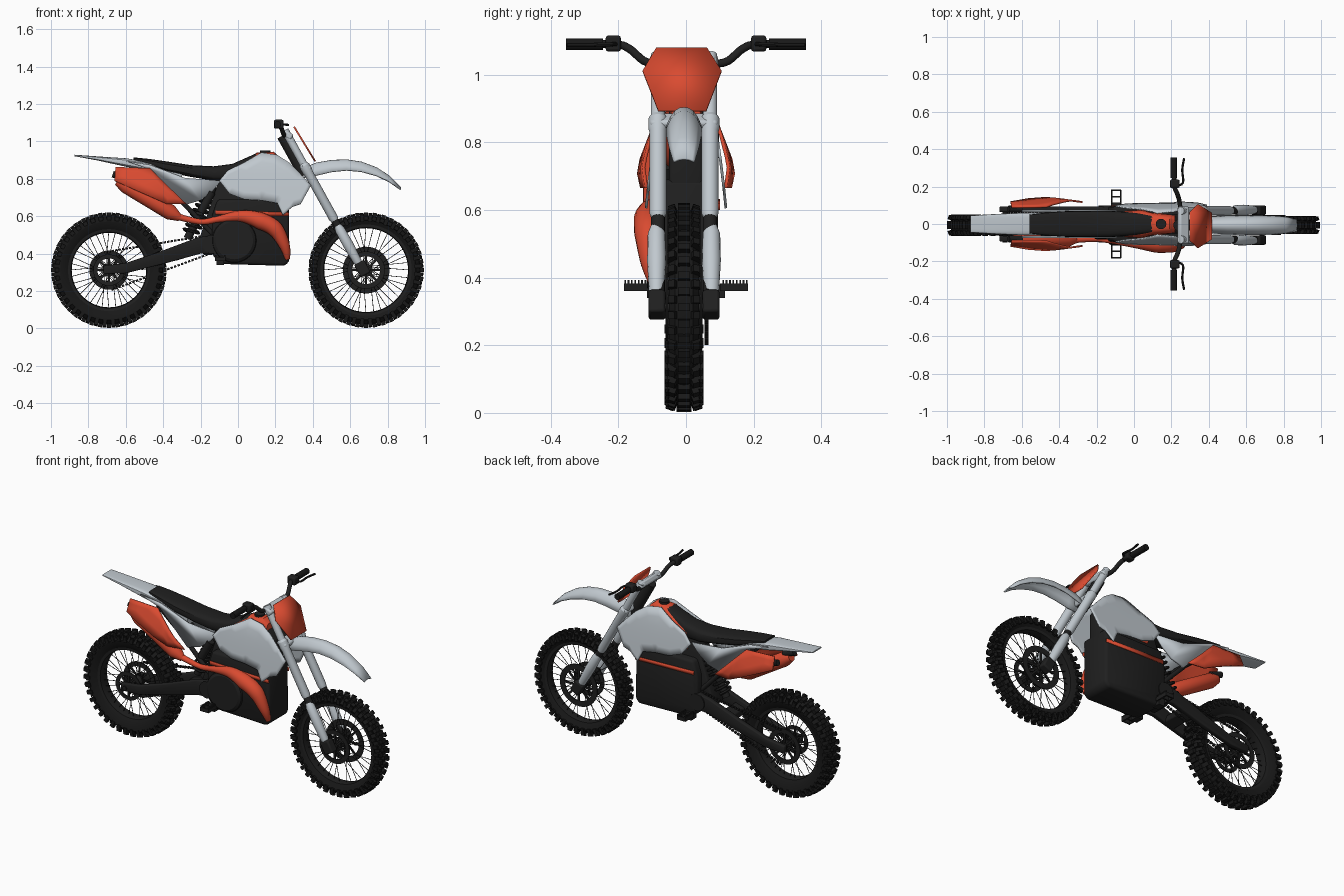
import bpy, bmesh
from math import sin, cos, pi, tau, sqrt, copysign
from mathutils import Vector, Matrix, Quaternion

if "Cube" in bpy.data.objects:
    bpy.data.objects.remove(bpy.data.objects["Cube"])
built = []


def material(name, rgb):
    mat = bpy.data.materials.new(name)
    mat.use_nodes = True
    mat.diffuse_color = (*rgb, 1)
    mat.node_tree.nodes["Principled BSDF"].inputs["Base Color"].default_value = (*rgb, 1)
    return mat


black = material("black rubber", (0.009, 0.009, 0.009))
dark = material("dark plastic", (0.014, 0.014, 0.014))
grey = material("light grey", (0.53, 0.58, 0.62))
orange = material("orange red", (0.7, 0.07, 0.03))


def finish(name, bm, mat, thick=0, bevel=0):
    bmesh.ops.recalc_face_normals(bm, faces=bm.faces)
    mesh = bpy.data.meshes.new(name)
    bm.to_mesh(mesh)
    bm.free()
    mesh.materials.append(mat)
    ob = bpy.data.objects.new(name, mesh)
    bpy.context.collection.objects.link(ob)
    if thick:
        mod = ob.modifiers.new("thickness", "SOLIDIFY")
        mod.thickness, mod.offset = thick, 0
    if bevel:
        mod = ob.modifiers.new("soft edges", "BEVEL")
        mod.width, mod.segments = bevel, 2
    built.append(ob)
    return ob


def skin(bm, rings, closed=True, caps=True, loop=False):
    """Bridge rows of points with quads."""
    rows = [[bm.verts.new(p) for p in ring] for ring in rings]
    count = len(rows[0])
    for i in range(len(rows) - (not loop)):
        a, b = rows[i], rows[(i + 1) % len(rows)]
        for j in range(count if closed else count - 1):
            k = (j + 1) % count
            bm.faces.new((a[j], a[k], b[k], b[j]))
    if caps and closed and not loop:
        bm.faces.new(rows[0])
        bm.faces.new(rows[-1])


def tube(name, points, radii, mat, steps=1, sides=14):
    """Round sweep along a path; steps above one smooth the path."""
    pts = [Vector(p) for p in points]
    rad = radii if isinstance(radii, (list, tuple)) else [radii] * len(pts)
    path, sizes = [], []
    for i in range(len(pts) - 1):
        p, q, r, s = pts[max(i - 1, 0)], pts[i], pts[i + 1], pts[min(i + 2, len(pts) - 1)]
        for n in range(steps):
            t = n / steps
            path.append(q + (r - p) * t / 2 + (p * 2 - q * 5 + r * 4 - s) * t**2 / 2
                        + (q * 3 - p - r * 3 + s) * t**3 / 2 if steps > 1 else q)
            sizes.append(rad[i] + (rad[i + 1] - rad[i]) * t)
    path.append(pts[-1])
    sizes.append(rad[-1])
    rings, turn, last = [], None, None
    for i, p in enumerate(path):
        tan = (path[min(i + 1, len(path) - 1)] - path[max(i - 1, 0)]).normalized()
        turn = tan.to_track_quat('Z', 'Y') if turn is None else last.rotation_difference(tan) @ turn
        last = tan
        rings.append([p + turn @ Vector((cos(tau * k / sides), sin(tau * k / sides), 0)) * sizes[i]
                      for k in range(sides)])
    bm = bmesh.new()
    skin(bm, rings)
    return finish(name, bm, mat)


def lathe(name, profile, centre, mat, sides=64):
    """Spin a closed (radius, y) profile about the y axis."""
    rings = [[Vector(centre) + Vector((r * cos(tau * k / sides), y, r * sin(tau * k / sides)))
              for r, y in profile] for k in range(sides)]
    bm = bmesh.new()
    skin(bm, rings, loop=True)
    return finish(name, bm, mat)


def loft(name, stations, mat, power=0.6, sides=20):
    """Rounded body along x from (x, top, bottom, half width) stations."""
    def soft(v):
        return copysign(abs(v) ** power, v)
    bm = bmesh.new()
    skin(bm, [[(x, w * soft(cos(tau * k / sides)), (t + b) / 2 + (t - b) / 2 * soft(sin(tau * k / sides)))
               for k in range(sides)] for x, t, b, w in stations])
    return finish(name, bm, mat)


def sheet(name, outline, place, mat, thick, bevel=0, cuts=0):
    """Flat outline mapped into space by place, then thickened."""
    bm = bmesh.new()
    bm.faces.new([bm.verts.new((a, b, 0)) for a, b in outline])
    if cuts:
        bmesh.ops.triangulate(bm, faces=bm.faces)
        bmesh.ops.subdivide_edges(bm, edges=bm.edges, cuts=cuts, use_grid_fill=True)
    for v in bm.verts:
        v.co = place(v.co.x, v.co.y)
    return finish(name, bm, mat, thick, bevel)


def slab(y):
    return lambda x, z: (x, y, z)


def blocks(name, items, mat, bevel=0):
    """Boxes from (centre, size, angle about y, tilt about x)."""
    bm = bmesh.new()
    for centre, size, angle, tilt in items:
        bmesh.ops.create_cube(bm, size=1, matrix=Matrix.Translation(centre) @ Matrix.Rotation(-angle, 4, 'Y')
                              @ Matrix.Rotation(tilt, 4, 'Z') @ Matrix.Diagonal((*size, 1)))
    return finish(name, bm, mat, bevel=bevel)


def around(count, radius, centre, size, y=0, tilt=0, shift=0):
    turns = [tau * (k + shift) / count for k in range(count)]
    return [(Vector(centre) + Vector((radius * cos(a), y, radius * sin(a))), size, a, tilt) for a in turns]


# Wheels: tyre, knobs, rim, hub, spokes and brake disc
mid = -0.006


def wheel(label, x, inner, width, disc, disc_y):
    c = Vector((x, mid, 0.312))
    out, w = 0.292, width
    lathe(label + "_tyre", [(inner, -w * .6), (inner + .025, -w * .9), (out - .025, -w), (out - .005, -w * .6), (out, 0),
                            (out - .005, w * .6), (out - .025, w), (inner + .025, w * .9), (inner, w * .6)], c, black)
    knobs = around(40, out + .004, c, (.026, w * .8, .022))
    for s in (1, -1):
        knobs += around(40, out - .002, c, (.028, w * .45, .022), s * w * .72, s * .35, .5)
        knobs += around(40, out - .018, c, (.03, w * .25, .02), s * w * .95, 0, .5)
    blocks(label + "_knobs", knobs, black)
    lathe(label + "_rim", [(inner + .004, -w * .65), (inner - .012, -w * .6), (inner - .016, 0),
                           (inner - .012, w * .6), (inner + .004, w * .65)], c, dark)
    lathe(label + "_hub", [(.012, -.04), (.035, -.04), (.035, -.03), (.022, -.02), (.022, .02),
                           (.035, .03), (.035, .04), (.012, .04)], c, dark, 24)
    bm = bmesh.new()
    for k in range(36):
        a, s = tau * k / 36, (-1) ** k
        lean = a + (.5 if k % 4 < 2 else -.5)
        p = Vector((.033 * cos(lean), s * .033, .033 * sin(lean)))
        q = Vector((inner * cos(a), 0, inner * sin(a)))
        m = Matrix.Translation(c + (p + q) / 2) @ (q - p).to_track_quat('Z', 'Y').to_matrix().to_4x4()
        bmesh.ops.create_cone(bm, segments=5, radius1=.0018, radius2=.0018, depth=(q - p).length, matrix=m)
    finish(label + "_spokes", bm, dark)
    for s, size in ((disc_y, disc), (-disc_y, disc * .8)):
        ring = [(size * .74, s - .003), (size, s - .003), (size, s + .003), (size * .74, s + .003)]
        lathe(label + "_disc", ring, c, dark)
        blocks(label + "_disc_arms", around(8, size * .5, c, (size * .56, .006, .012), s), dark)
    tube(label + "_axle", [(x, -.1, c.z), (x, .09, c.z)], .013, dark)


wheel("rear_wheel", -.69, .215, .054, .105, .052)
wheel("front_wheel", .685, .24, .045, .125, .05)


# Fork legs, clamps and axle lugs
def fork(z, y):
    return Vector((.25 + .554 * (1.06 - z), y, z))


for s, side in ((1, "left"), (-1, "right")):
    y = s * .077 + mid
    tube(side + "_fork_upper", [fork(z, y) for z in (1.06, .88, .87, .84, .83, .59, .575)],
         [.021, .021, .028, .028, .025, .025, .02], grey, sides=20)
    tube(side + "_fork_slider", [fork(.6, y), fork(.32, y)], .021, dark)
    tube(side + "_fork_guard", [fork(z, y + s * .004) for z in (.55, .53, .45, .36, .34)],
         [.018, .026, .028, .023, .018], grey, sides=16)
    blocks(side + "_axle_lug", [((.665, y + s * .003, .32), (.06, .05, .075), .5, 0)], dark, .008)
for z in (1.035, .86):
    blocks("fork_clamp", [(fork(z, mid), (.06, .2, .035), -.5, 0)], grey, .01)
tube("steering_head", [fork(1.03, mid) - Vector((.03, 0, 0)), fork(.82, mid) - Vector((.03, 0, 0))], .03, dark)

# Handlebar with grips, control blocks and levers
tube("handlebar", [(.215, -.34, 1.09), (.215, -.21, 1.09), (.23, -.165, 1.075), (.245, -.11, 1.035), (.25, 0, 1.035),
                   (.245, .11, 1.035), (.23, .165, 1.075), (.215, .21, 1.09), (.215, .34, 1.09)], .012, dark, 5)
for s, side in ((1, "left"), (-1, "right")):
    tube(side + "_grip", [(.212, s * .245, 1.09), (.212, s * .355, 1.09)], .018, black)
    blocks(side + "_controls", [((.218, s * .215, 1.092), (.052, .045, .048), 0, 0)], dark, .008)
    tube(side + "_lever", [(.225, s * .205, 1.09), (.262, s * .22, 1.09), (.258, s * .29, 1.088),
                           (.268, s * .352, 1.088)], .006, dark, 4, 8)

# Number plate
sheet("front_plate", [(-.088, 1.078), (.062, 1.078), (.105, 1.01), (.06, .893), (-.082, .893), (-.128, 1.01)],
      lambda y, z: (.3 + .61 * (1.078 - z), y, z), orange, .009)

# Front fender: arched strip
arch = [(.35, .855, .035, .05), (.42, .883, .045, .065), (.5, .897, .05, .06), (.58, .9, .05, .055), (.66, .888, .05, .05),
        (.74, .858, .048, .042), (.81, .812, .042, .028), (.87, .75, .03, .008)]
bm = bmesh.new()
skin(bm, [[(x, mid + w * k / 4, z - drop * abs(k / 4) ** 2.5) for k in range(-4, 5)] for x, z, w, drop in arch], closed=False)
finish("front_fender", bm, grey, .008)

# Seat, tail and tank
loft("seat", [(-.56, .915, .9, .05), (-.48, .907, .87, .06), (-.38, .893, .835, .068), (-.25, .873, .81, .07),
              (-.13, .867, .79, .07), (-.03, .88, .79, .064), (.05, .915, .82, .056), (.1, .938, .86, .048)], dark)
loft("tail_fender", [(-.875, .929, .921, .045), (-.75, .92, .898, .053), (-.6, .91, .865, .06),
                     (-.47, .89, .84, .062), (-.3, .85, .78, .055)], grey, .5)
loft("tank", [(-.05, .86, .72, .07), (.04, .9, .72, .075), (.1, .94, .73, .06), (.19, .945, .75, .052),
              (.22, .92, .77, .045)], orange)
tube("tank_cap", [(.145, 0, .93), (.145, 0, .952)], .028, dark, sides=20)

# Side bodywork, mirrored
shroud = [(-.1, .79), (-.055, .845), (.03, .885), (.125, .94), (.21, .927), (.275, .885), (.33, .83), (.39, .765), (.335, .665),
          (.29, .65), (.24, .605), (.21, .67), (.125, .685), (.035, .69), (-.045, .72)]
tail_side = [(-.6, .895), (-.47, .875), (-.285, .805), (-.09, .79), (-.135, .735), (-.2, .685), (-.285, .66), (-.47, .85)]
panel = [(-.655, .862), (-.47, .855), (-.37, .755), (-.275, .665), (-.38, .665), (-.66, .79)]
for s, side in ((1, "left"), (-1, "right")):
    sheet(side + "_shroud", shroud, lambda x, z: (x, s * (.05 + .068 * sqrt(max(0, .945 - z) / .34)), z), grey, .008, cuts=4)
    sheet(side + "_tail_side", tail_side, slab(s * .07), grey, .012)
    sheet(side + "_rear_panel", panel, lambda x, z: (x, s * (.09 + .05 * min(1, max(0, .86 - z) / .13)
          - .13 * max(0, x + .45)), z), orange, .01, cuts=2)
    sheet(side + "_case_stripe", [(-.12, .61), (.272, .6), (.272, .62), (-.12, .632)], slab(s * .097), orange, .006)

# Battery case, frame and motor
sheet("battery_case", [(-.1, .345), (-.14, .4), (-.14, .6), (-.11, .69), (.272, .69), (.275, .36), (.25, .335)],
      slab(0), dark, .19, .015)
sheet("frame", [(-.22, .44), (-.18, .56), (-.1, .8), (.2, .9), (.27, .83), (.27, .66), (-.08, .4), (-.18, .39)],
      slab(0), dark, .1, .01)
tube("motor_cover", [(-.02, -.09, .47), (-.02, -.105, .47), (-.02, -.115, .47)], [.12, .115, .1], dark, sides=40)
tube("drive_cover", [(-.14, -.1, .45), (-.14, .1, .45)], .05, dark, sides=24)

# Exhaust pipe and silencer on the right
tube("exhaust_pipe", [(.265, -.09, .37), (.25, -.105, .44), (.2, -.11, .53), (.12, -.108, .575), (.02, -.1, .6),
                      (-.1, -.09, .585), (-.2, -.08, .57), (-.33, -.085, .6)],
     [.012, .028, .043, .046, .032, .018, .015, .018], orange, 5, 18)
tube("silencer", [(x, -.085, z) for x, z in ((-.31, .59), (-.36, .62), (-.6, .765), (-.645, .79))],
     [.018, .042, .042, .025], orange, sides=20)
for y in (.08, -.08):
    tube("tail_tip", [(-.6, y, .8), (-.67, y, .825)], .018, dark)

# Swingarm, shock and chain
for s, side in ((1, "left"), (-1, "right")):
    sheet(side + "_swingarm", [(-.14, .5), (-.22, .485), (-.42, .41), (-.6, .35), (-.72, .335), (-.72, .29), (-.6, .295),
                               (-.4, .345), (-.2, .4), (-.14, .4)], slab(s * .078), dark, .03, .006)
    tube(side + "_subframe", [(-.13, s * .045, .5), (-.34, s * .055, .72), (-.5, s * .05, .85)], .013, dark)
blocks("swingarm_bridge", [((-.31, 0, .395), (.07, .15, .05), .3, 0)], dark, .008)
low, high = Vector((-.27, 0, .48)), Vector((-.13, 0, .76))
tube("shock_body", [low, high], .022, dark)
turn = (high - low).to_track_quat('Z', 'Y')
tube("shock_spring", [low.lerp(high, .1 + .75 * k / 96) + turn @ Vector((.04 * cos(k * pi / 6), .04 * sin(k * pi / 6), 0))
                      for k in range(97)], .008, dark, sides=6)
tube("shock_reservoir", [(-.2, -.06, .62), (-.14, -.06, .73)], .022, dark)
links = []
for a, b in (((-.67, .415), (-.15, .5)), ((-.67, .208), (-.15, .4))):
    p, q = Vector((a[0], .06, a[1])), Vector((b[0], .06, b[1]))
    slope = (q.z - p.z) / (q.x - p.x)
    links += [(p.lerp(q, k / 28), (.013, .012, .011), slope, 0) for k in range(29)]
blocks("chain", links, dark)

# Footpegs with teeth
for s, side in ((1, "left"), (-1, "right")):
    bars = [((x, s * .14, .372), (.008, .08, .022), 0, 0) for x in (-.12, -.072)]
    bars += [((-.096, s * y, .372), (.055, .008, .022), 0, 0) for y in (.11, .145, .18)]
    bars += [((x, s * (.11 + .01 * k), .387), (.008, .005, .012), 0, 0) for x in (-.12, -.072) for k in range(8)]
    bars += [((-.096, s * .09, .36), (.04, .05, .04), 0, 0)]
    blocks(side + "_footpeg", bars, dark)

# Smooth rounded surfaces, keep edges crisp
bpy.ops.object.select_all(action='DESELECT')
for ob in built:
    ob.select_set(True)
bpy.context.view_layer.objects.active = built[0]
bpy.ops.object.shade_smooth_by_angle()
